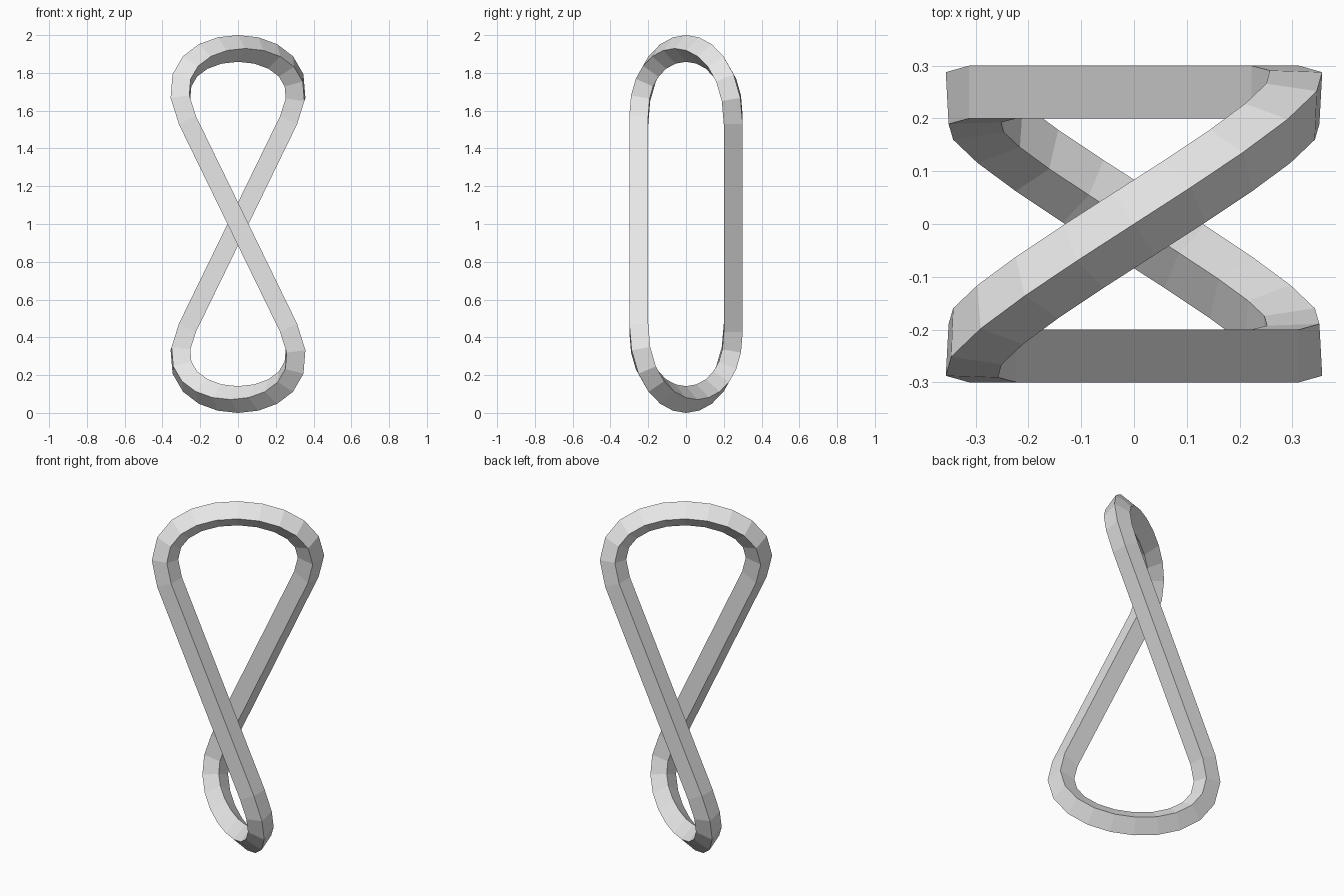
import bpy, bmesh, math
from mathutils import Vector, Matrix, Quaternion

if "Cube" in bpy.data.objects:
    bpy.data.objects.remove(bpy.data.objects["Cube"], do_unlink=True)

HALF = 0.05                      # half the side of the square bar
STEPS = 12                       # segments in each end loop
TOP = 2 - HALF * math.sqrt(2)    # centre line height at the apex

# End loop centre line: one Bezier leaving each straight bar along its direction
a, depth, z0 = 0.268, 0.25, 1.55
rise = (TOP - z0) / 0.75
reach = rise * a / (z0 - 1)
p0 = Vector((-a, -depth, z0))
p1 = Vector((-a - reach, -depth, z0 + rise))
p2 = Vector((a + reach, depth, z0 + rise))
p3 = Vector((a, depth, z0))


def point(t):
    s = 1 - t
    return p0 * s**3 + p1 * 3 * s * s * t + p2 * 3 * s * t * t + p3 * t**3


def tangent(t):
    s = 1 - t
    return ((p1 - p0) * s * s + (p2 - p1) * 2 * s * t + (p3 - p2) * t * t).normalized()


# Carry the section along the loop without twist
times = [i / STEPS for i in range(STEPS + 1)]
normals = [Vector((0, -1, 0))]
for t, u in zip(times, times[1:]):
    n = normals[-1].copy()
    n.rotate(tangent(t).rotation_difference(tangent(u)))
    normals.append(n)

# Spread the remaining turn so the front face ends as the outer face
end = tangent(1)
goal = Vector((-end.z, 0, end.x))
turn = math.atan2(normals[-1].cross(goal).dot(end), normals[-1].dot(goal))

loop = []
for t, n in zip(times, normals):
    d = tangent(t)
    n = Quaternion(d, turn * t) @ n
    b = d.cross(n)
    loop.append([point(t) + (n * i + b * j) * HALF
                 for i, j in ((1, 1), (-1, 1), (-1, -1), (1, -1))])

# The lower loop is the upper one turned half way round the x axis
flip = Matrix.Translation((0, 0, 1)) @ Matrix.Rotation(math.pi, 4, 'X') @ Matrix.Translation((0, 0, -1))
sections = loop + [[flip @ v for v in ring] for ring in loop]

# Skin the closed band, including the two straight bars
bm = bmesh.new()
rings = [[bm.verts.new(v) for v in ring] for ring in sections]
for r, s in zip(rings, rings[1:] + rings[:1]):
    k = min(range(4), key=lambda k: sum((r[i].co - s[(i + k) % 4].co).length for i in range(4)))
    for i in range(4):
        j = (i + 1) % 4
        bm.faces.new((r[i], r[j], s[(j + k) % 4], s[(i + k) % 4]))
bmesh.ops.recalc_face_normals(bm, faces=bm.faces)

mesh = bpy.data.meshes.new("twisted_band")
bm.to_mesh(mesh)
bm.free()
band = bpy.data.objects.new("twisted_band", mesh)
bpy.context.collection.objects.link(band)

grey = bpy.data.materials.new("light_grey")
grey.use_nodes = True
colour = (0.8, 0.8, 0.8, 1)
grey.diffuse_color = colour
grey.node_tree.nodes["Principled BSDF"].inputs["Base Color"].default_value = colour
mesh.materials.append(grey)
